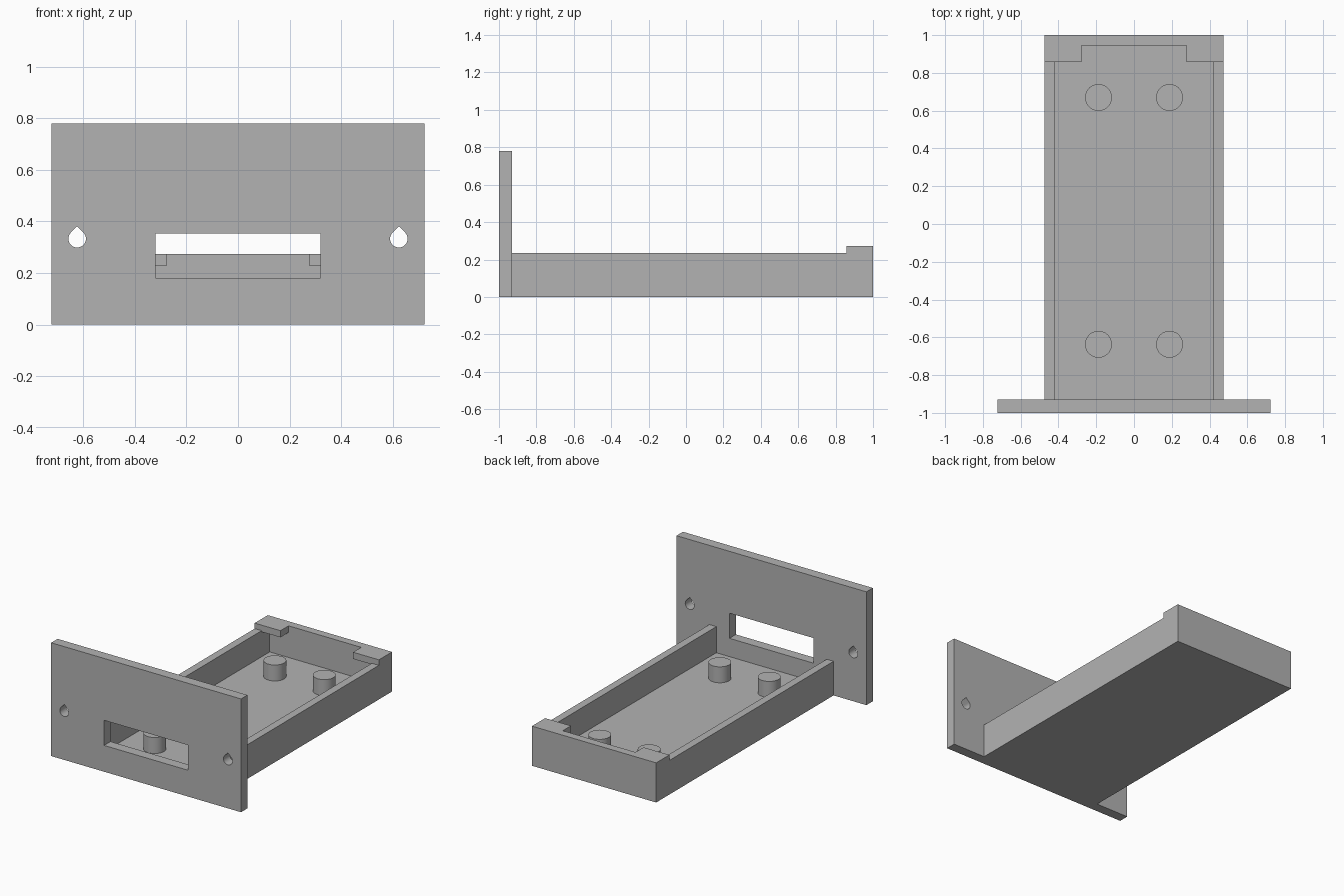
import bpy
from math import cos, sin, pi, radians
from mathutils import Matrix

cube = bpy.data.objects.get("Cube")
if cube:
    bpy.data.objects.remove(cube, do_unlink=True)

grey = bpy.data.materials.new("plain grey")
grey.use_nodes = True
COLOUR = (0.45, 0.45, 0.45, 1)
grey.diffuse_color = COLOUR
grey.node_tree.nodes["Principled BSDF"].inputs["Base Color"].default_value = COLOUR

FLOOR, RIM, BACK_TOP = 0.055, 0.235, 0.273
OUT, INN = 0.473, 0.42
PLATE_BACK, BACK_INNER = -0.93, 0.945


def finish(obj):
    """Give the part its colour and shade only its round faces smooth."""
    obj.data.materials.clear()
    obj.data.materials.append(grey)
    bpy.ops.object.select_all(action='DESELECT')
    obj.select_set(True)
    bpy.context.view_layer.objects.active = obj
    bpy.ops.object.shade_smooth_by_angle(angle=radians(30))


def extrude_y(name, loops, y0, y1):
    """Extrude an x-z outline, with further loops as holes, from y0 to y1."""
    curve = bpy.data.curves.new(name + " outline", 'CURVE')
    curve.dimensions = '2D'
    curve.fill_mode = 'BOTH'
    curve.extrude = (y1 - y0) / 2
    for loop in loops:
        spline = curve.splines.new('POLY')
        spline.points.add(len(loop) - 1)
        for point, (x, z) in zip(spline.points, loop):
            point.co = (x, z, 0, 1)
        spline.use_cyclic_u = True
    helper = bpy.data.objects.new(name + " outline", curve)
    bpy.context.collection.objects.link(helper)
    graph = bpy.context.evaluated_depsgraph_get()
    mesh = bpy.data.meshes.new_from_object(helper.evaluated_get(graph))
    bpy.data.objects.remove(helper, do_unlink=True)
    mesh.transform(Matrix.Translation((0, (y0 + y1) / 2, 0)) @ Matrix.Rotation(pi / 2, 4, 'X'))
    mesh.name = name
    obj = bpy.data.objects.new(name, mesh)
    bpy.context.collection.objects.link(obj)
    finish(obj)
    return obj


def rect(x0, x1, z0, z1):
    return [(x0, z0), (x1, z0), (x1, z1), (x0, z1)]


def teardrop(cx, cz, r, steps=36):
    """Circle with a 45 degree peak on top."""
    arc = [radians(135 + 270 * i / steps) for i in range(steps + 1)]
    return [(cx + r * cos(a), cz + r * sin(a)) for a in arc] + [(cx, cz + r * 2 ** 0.5)]


# Front plate with a slot and two screw holes
extrude_y("front_plate",
          [rect(-0.723, 0.723, 0, 0.78), rect(-0.32, 0.32, 0.181, 0.354),
           teardrop(-0.623, 0.333, 0.034), teardrop(0.623, 0.333, 0.034)],
          -1, PLATE_BACK)

# Tray floor and side walls as one channel
half = [(OUT, 0), (OUT, RIM), (INN, RIM), (INN, FLOOR)]
channel = half + [(-x, z) for x, z in reversed(half)]
extrude_y("tray", [channel], PLATE_BACK, BACK_INNER)

# Raised end wall
extrude_y("back_wall", [rect(-OUT, OUT, 0, BACK_TOP)], BACK_INNER, 1)

# Corner tabs that reach forward over the tray, and the support posts
for side, sign in (("left", 1), ("right", -1)):
    xs = sorted((sign * 0.277, sign * OUT))
    extrude_y(side + "_corner_tab", [rect(*xs, 0.227, BACK_TOP)], 0.857, BACK_INNER)
    for end, y in (("front", -0.637), ("back", 0.67)):
        base, top = FLOOR - 0.01, 0.165
        bpy.ops.mesh.primitive_cylinder_add(
            vertices=48, radius=0.071, depth=top - base,
            location=(sign * 0.188, y, (top + base) / 2))
        post = bpy.context.object
        post.name = f"{end}_{side}_post"
        finish(post)
